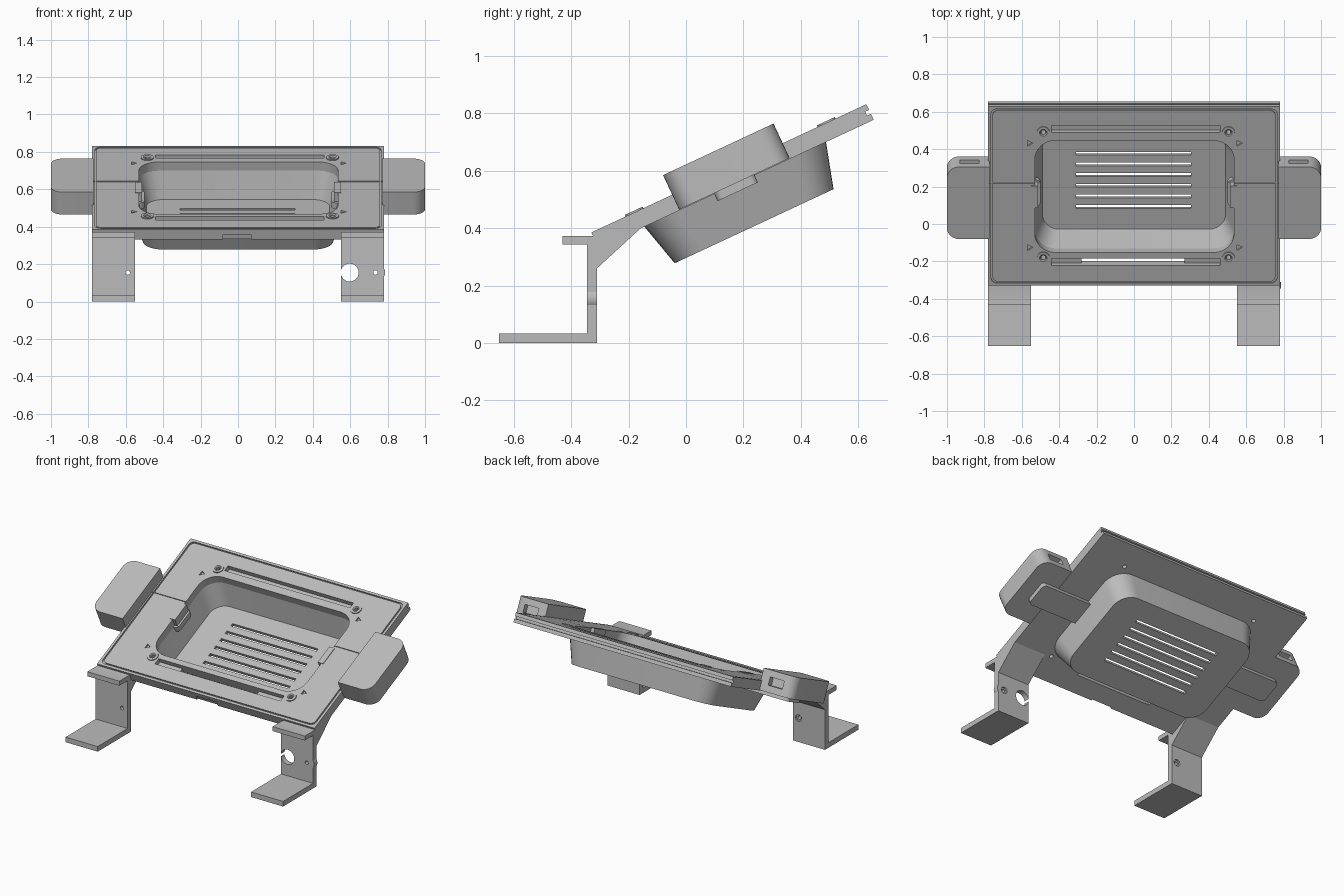
import bpy, bmesh, math
from mathutils import Matrix, Vector

cube = bpy.data.objects.get("Cube")
if cube:
    bpy.data.objects.remove(cube)

grey = bpy.data.materials.new("plain grey")
grey.use_nodes = True
GREY = (0.5, 0.5, 0.5, 1)
grey.diffuse_color = GREY
grey.node_tree.nodes["Principled BSDF"].inputs["Base Color"].default_value = GREY

# Sloping frame: x across, u up the slope, n out of the plate
TILT = Matrix.Translation((0, -0.33, 0.385)) @ Matrix.Rotation(math.radians(25), 4, 'X')
FLAT = Matrix.Identity(4)
LEN, THICK, HALF = 1.058, 0.06, 0.78


def rrect(x0, x1, u0, u1, r, n, seg=8):
    """Rounded rectangle ring at height n."""
    ring = []
    corners = ((x1 - r, u1 - r), (x0 + r, u1 - r), (x0 + r, u0 + r), (x1 - r, u0 + r))
    for q, (cx, cu) in enumerate(corners):
        for i in range(seg + 1):
            a = math.pi / 2 * (q + i / seg)
            ring.append((cx + r * math.cos(a), cu + r * math.sin(a), n))
    return ring


def circle(x, u, r, n, seg=24):
    return [(x + r * math.cos(2 * math.pi * i / seg),
             u + r * math.sin(2 * math.pi * i / seg), n) for i in range(seg)]


def loft(name, rings, matrix=TILT, closed=False):
    """Skin rings of equal length; cap the ends or close into a loop."""
    bm = bmesh.new()
    rows = [[bm.verts.new(p) for p in ring] for ring in rings]
    pairs = list(zip(rows, rows[1:])) + ([(rows[-1], rows[0])] if closed else [])
    for a, b in pairs:
        for i in range(len(a)):
            j = (i + 1) % len(a)
            bm.faces.new((a[i], a[j], b[j], b[i]))
    if not closed:
        bm.faces.new(rows[0])
        bm.faces.new(rows[-1])
    bmesh.ops.recalc_face_normals(bm, faces=bm.faces)
    mesh = bpy.data.meshes.new(name)
    bm.to_mesh(mesh)
    bm.free()
    mesh.materials.append(grey)
    ob = bpy.data.objects.new(name, mesh)
    ob.matrix_world = matrix
    bpy.context.collection.objects.link(ob)
    return ob


def box(name, x0, x1, u0, u1, n0, n1, matrix=TILT):
    return loft(name, [[(x0, u0, n), (x1, u0, n), (x1, u1, n), (x0, u1, n)]
                       for n in (n0, n1)], matrix)


def cylinder(name, x, u, r, n0, n1, seg=24):
    return loft(name, [circle(x, u, r, n, seg) for n in (n0, n1)])


def upright(name, x, z, r, y0, y1):
    """Cylinder whose axis runs front to back."""
    return loft(name, [[(px, y, pz) for px, pz, _ in circle(x, z, r, 0)]
                       for y in (y0, y1)], FLAT)


def cut(ob, cutters):
    for c in cutters:
        c.hide_render = True
        m = ob.modifiers.new("cut", 'BOOLEAN')
        m.operation, m.solver, m.object = 'DIFFERENCE', 'EXACT', c
        with bpy.context.temp_override(object=ob, active_object=ob):
            bpy.ops.object.modifier_apply(modifier=m.name)
        bpy.data.objects.remove(c)


parts = []

# Sloping plate with its opening, grooves, slots and screw holes
plate = box("plate", -HALF, HALF, 0, LEN, -THICK, 0)
screws = [(x, u) for x in (-0.485, 0.505) for u in (0.166, 0.905)]
rim = [rrect(-HALF + d, HALF - d, d, LEN - d, 0.03, n)
       for d, n in ((0.016, -0.008), (0.016, 0.01), (0.024, 0.01), (0.024, -0.008))]
cutters = [
    loft("opening", [rrect(-0.53, 0.535, 0.196, 0.856, 0.11, n) for n in (-0.1, 0.05)]),
    loft("rim_groove", rim, closed=True),
    box("front_groove", -0.44, 0.46, 0.119, 0.162, -0.03, 0.05),
    box("front_slot", -0.28, 0.27, 0.119, 0.162, -0.1, 0.04),
    box("back_groove", -0.44, 0.46, 0.905, 0.945, -0.03, 0.05),
    box("back_edge_notch", -1, 1, 1.043, 1.1, -0.037, -0.022),
    box("front_edge_notch", -0.08, 0.07, -0.05, 0.008, -0.1, -0.03),
]
for s in (-1, 1):
    cutters.append(box("seam", min(s * 0.5, s), max(s * 0.5, s), 0.604, 0.611, -0.006, 0.05))
    for u in (0.225, 0.84):
        cutters.append(cylinder("corner_mark", s * 0.56, u, 0.02, -0.012, 0.05, 3))
for x, u in screws:
    cutters.append(cylinder("screw_hole", x, u, 0.012, -0.1, 0.05))
cut(plate, cutters)
parts.append(plate)

# Screw bosses around the opening
for x, u in screws:
    rings = [circle(x, u, r, n) for r, n in
             ((0.034, -0.04), (0.034, 0.006), (0.02, 0.006), (0.012, -0.004), (0.012, -0.04))]
    parts.append(loft("screw_boss", rings, closed=True))

# Tapered tub with ventilation slits in its floor
tub = loft("tub", [
    rrect(-0.51, 0.51, 0.218, 0.829, 0.11, -0.22),
    rrect(-0.552, 0.552, 0.174, 0.877, 0.13, -0.052),
    rrect(-0.53, 0.535, 0.196, 0.856, 0.11, -0.052),
    rrect(-0.49, 0.49, 0.24, 0.808, 0.09, -0.2)])
cut(tub, [box("slit", -0.31, 0.305, u - 0.01, u + 0.01, -0.3, -0.15)
          for u in [0.372 + 0.063 * i for i in range(6)]])
parts.append(tub)

# Side pods, tabs beneath them, and clips at the opening
for s, side in ((-1, "right"), (1, "left")):
    def span(a, b):
        return (s * a, s * b) if s > 0 else (s * b, s * a)
    x0, x1 = span(0.6, 1.0)
    pod = loft(side + "_pod", [rrect(x0, x1, 0.311, 0.736, 0.065, n) for n in (-0.057, 0.0755)])
    cut(pod, [box("pod_inner_trim", *span(0.5, 0.772), 0.2, 0.9, -0.2, 0.2),
              box("pod_socket", *span(0.83, 0.93), 0.70, 0.8, -0.015, 0.035)])
    parts.append(pod)
    x0, x1 = span(0.5, 0.9)
    parts.append(loft(side + "_tab", [rrect(x0, x1, 0.445, 0.6, 0.025, n)
                                      for n in (-0.087, -0.05)]))
    parts.append(box(side + "_clip", *span(0.512, 0.55), 0.46, 0.59, -0.05, 0.004))

# Bent legs with a foot, a front shelf and a brace under the plate
PROFILE = [(-0.652, 0), (-0.31, 0), (-0.31, 0.26), (-0.15, 0.407), (-0.15, 0.425),
           (-0.325, 0.372), (-0.43, 0.372), (-0.43, 0.343), (-0.345, 0.343),
           (-0.345, 0.033), (-0.652, 0.033)]
for side, x0, x1, hole in (("right", -0.78, -0.55, -0.59), ("left", 0.55, 0.78, 0.735)):
    leg = loft(side + "_leg", [[(x, y, z) for y, z in PROFILE] for x in (x0, x1)], FLAT)
    holes = [upright("small_hole", hole, 0.155, 0.012, -0.4, -0.25),
             upright("counterbore", hole, 0.155, 0.022, -0.32, -0.25)]
    if side == "left":
        holes.append(upright("cable_hole", 0.597, 0.155, 0.048, -0.4, -0.25))
        ear = upright("leg_ear", 0.745, 0.155, 0.042, -0.3445, -0.3105)
        cut(ear, [box("ear_trim", 0.6, 0.775, -0.5, 0, 0, 0.4, FLAT)])
        parts.append(ear)
    cut(leg, holes)
    parts.append(leg)

# Smooth rounded walls, keep edges crisp
bpy.ops.object.select_all(action='DESELECT')
for ob in parts:
    ob.select_set(True)
bpy.context.view_layer.objects.active = plate
bpy.ops.object.shade_smooth_by_angle(angle=math.radians(30))
